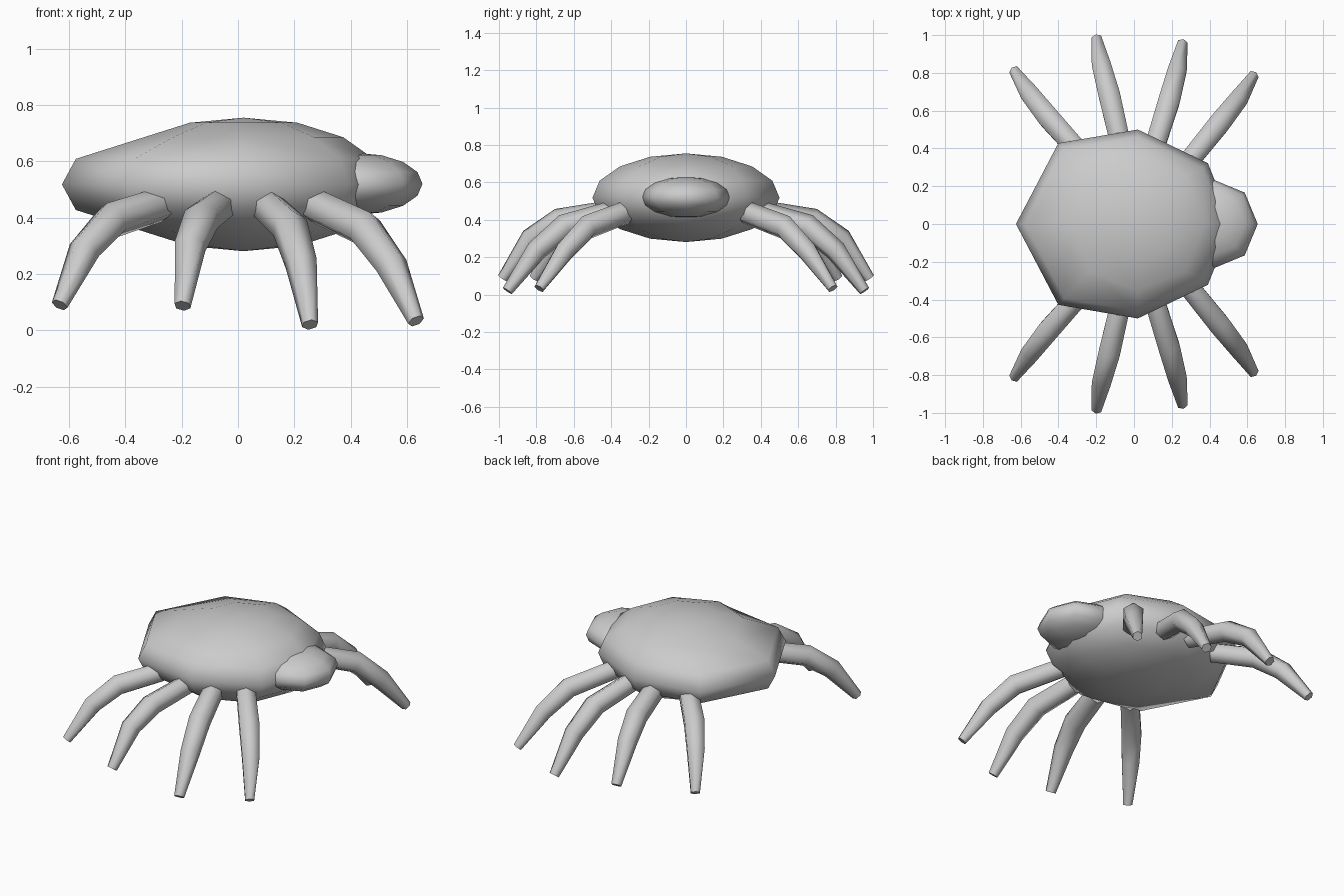
import bpy, bmesh, math
from mathutils import Vector

if "Cube" in bpy.data.objects:
    bpy.data.objects.remove(bpy.data.objects["Cube"])


def finish(bm, name, angle=None):
    bmesh.ops.recalc_face_normals(bm, faces=bm.faces)
    me = bpy.data.meshes.new(name)
    bm.to_mesh(me)
    bm.free()
    ob = bpy.data.objects.new(name, me)
    bpy.context.collection.objects.link(ob)
    bpy.ops.object.select_all(action='DESELECT')
    bpy.context.view_layer.objects.active = ob
    ob.select_set(True)
    if angle:
        bpy.ops.object.shade_smooth_by_angle(angle=math.radians(angle))
    else:
        bpy.ops.object.shade_smooth()
    return ob


def ellipsoid(name, centre, size, reshape=None):
    bm = bmesh.new()
    bmesh.ops.create_uvsphere(bm, u_segments=8, v_segments=8, radius=1)
    for v in bm.verts:
        if reshape:
            reshape(v.co)
        v.co = Vector(c + s * p for c, s, p in zip(centre, size, v.co))
    return finish(bm, name)


def flare_rear(p):
    # widen the three middle rings toward the rear, narrow them at the front
    if abs(p.z) > 0.5:
        return
    if p.x < -0.8:
        p.x *= 1.29
    elif p.x < -0.1:
        p.x *= 1.19
        p.y *= 1.21
    elif 0.1 < p.x < 0.8:
        p.x *= 1.05
        p.y *= 0.91


def leg(name, path, radii, sides=6):
    bm = bmesh.new()
    pts = [Vector(p) for p in path]
    side = (pts[-1] - pts[0]).cross(Vector((0, 0, 1))).normalized()
    rings = []
    for i, (p, r) in enumerate(zip(pts, radii)):
        a, b = pts[max(i - 1, 0)], pts[min(i + 1, len(pts) - 1)]
        up = side.cross((b - a).normalized()).normalized()
        rings.append([bm.verts.new(p + r * (math.cos(t) * up + math.sin(t) * side))
                      for t in (math.tau * k / sides for k in range(sides))])
    for lo, hi in zip(rings, rings[1:]):
        for k in range(sides):
            n = (k + 1) % sides
            bm.faces.new((lo[k], lo[n], hi[n], hi[k]))
    bm.faces.new(rings[0])
    bm.faces.new(rings[-1])
    return finish(bm, name, 62)


# body and head
ellipsoid("body", (0.02, 0, 0.518), (0.5, 0.5, 0.237), flare_rear)
ellipsoid("head", (0.42, 0, 0.52), (0.235, 0.235, 0.11))

# legs: root, knee, shin, tip
paths = {
    "rear_leg": [(-0.28, 0.37, 0.445), (-0.45, 0.56, 0.39), (-0.545, 0.68, 0.285), (-0.633, 0.81, 0.09)],
    "mid_rear_leg": [(-0.07, 0.42, 0.44), (-0.13, 0.68, 0.395), (-0.17, 0.83, 0.30), (-0.197, 0.98, 0.087)],
    "mid_front_leg": [(0.11, 0.41, 0.435), (0.185, 0.65, 0.365), (0.225, 0.80, 0.235), (0.256, 0.955, 0.02)],
    "front_leg": [(0.28, 0.32, 0.44), (0.45, 0.53, 0.36), (0.545, 0.65, 0.23), (0.632, 0.785, 0.033)],
}
for part, path in paths.items():
    for label, s in (("left", 1), ("right", -1)):
        leg(f"{part}_{label}", [(x, s * y, z) for x, y, z in path],
            (0.062, 0.066, 0.058, 0.03))
